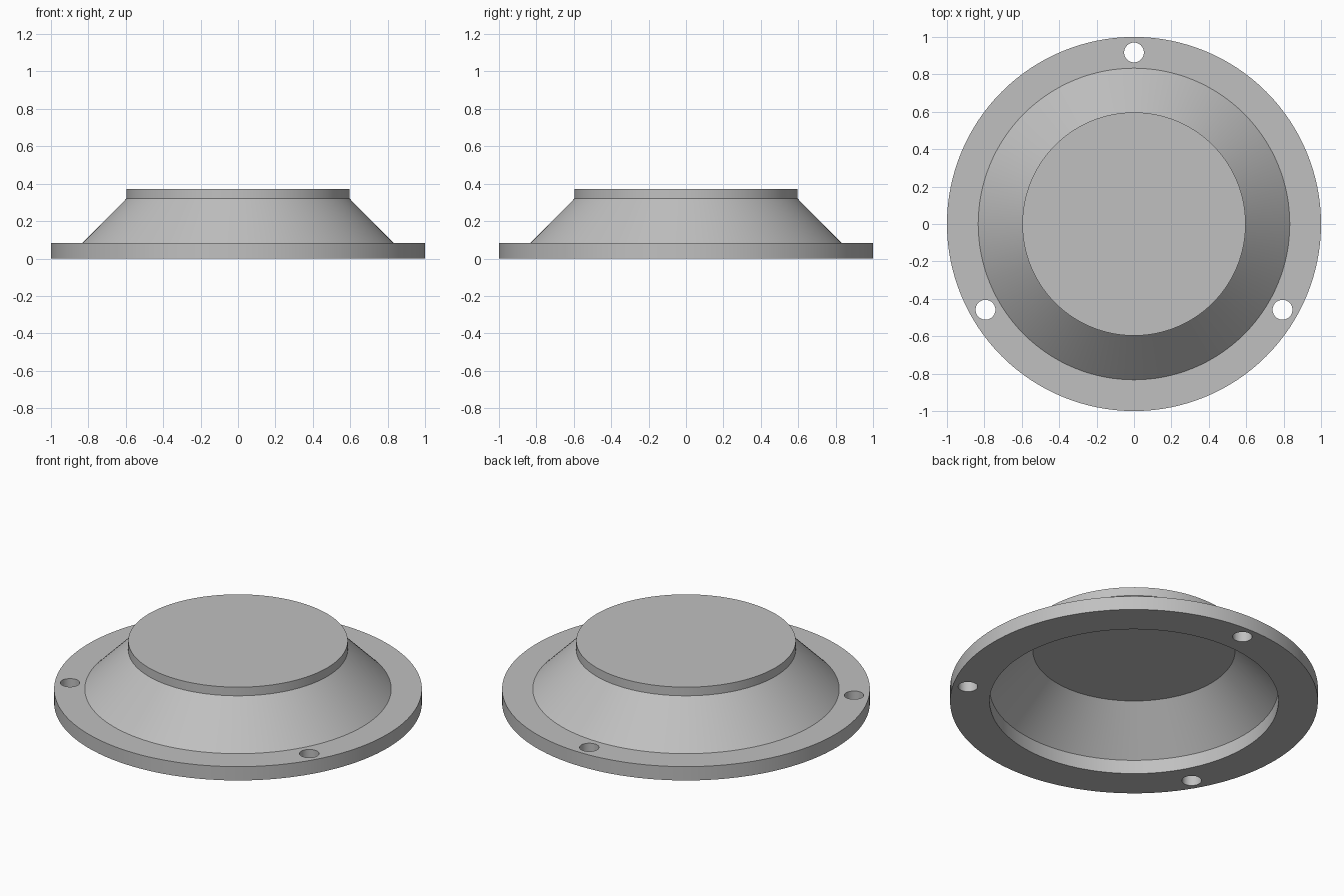
import bpy, bmesh, math

cube = bpy.data.objects.get("Cube")
if cube:
    bpy.data.objects.remove(cube, do_unlink=True)

grey = bpy.data.materials.new("plain grey")
grey.use_nodes = True
colour = (0.53, 0.53, 0.53, 1)
grey.diffuse_color = colour
grey.node_tree.nodes["Principled BSDF"].inputs["Base Color"].default_value = colour


def lathe(name, profile, segments=128):
    """Revolve an (r, z) profile around z into an object."""
    bm = bmesh.new()
    verts = [bm.verts.new((r, 0, z)) for r, z in profile]
    edges = [bm.edges.new(pair) for pair in zip(verts, verts[1:])]
    bmesh.ops.spin(bm, geom=verts + edges, cent=(0, 0, 0), axis=(0, 0, 1),
                   angle=math.tau, steps=segments, use_duplicate=False)
    bmesh.ops.remove_doubles(bm, verts=bm.verts, dist=0.0001)
    bmesh.ops.recalc_face_normals(bm, faces=bm.faces)
    mesh = bpy.data.meshes.new(name)
    bm.to_mesh(mesh)
    bm.free()
    mesh.materials.append(grey)
    obj = bpy.data.objects.new(name, mesh)
    bpy.context.collection.objects.link(obj)
    return obj


# Hollow cover: raised cap, sloping wall, flat flange, then the inner cavity
FLANGE, CAP_BASE, TOP = 0.083, 0.32, 0.372
cover = lathe("flanged_cover", [
    (0, TOP), (0.597, TOP), (0.597, CAP_BASE), (0.833, FLANGE),
    (1, FLANGE), (1, 0), (0.785, 0), (0.785, FLANGE),
    (0.55, CAP_BASE), (0, CAP_BASE)])

# Three bolt holes through the flange
for i in range(3):
    angle = math.radians(90 + 120 * i)
    cutter = lathe("bolt_hole_cutter", [(0, -0.1), (0.053, -0.1), (0.053, 0.2), (0, 0.2)], 48)
    cutter.location = (0.917 * math.cos(angle), 0.917 * math.sin(angle), 0)
    cutter.hide_render = True
    bpy.context.view_layer.update()
    cut = cover.modifiers.new("bolt_hole", 'BOOLEAN')
    cut.operation, cut.solver, cut.object = 'DIFFERENCE', 'EXACT', cutter
    bpy.ops.object.select_all(action='DESELECT')
    cover.select_set(True)
    bpy.context.view_layer.objects.active = cover
    bpy.ops.object.modifier_apply(modifier=cut.name)
    bpy.data.objects.remove(cutter, do_unlink=True)

bpy.ops.object.shade_smooth_by_angle(angle=math.radians(25))
